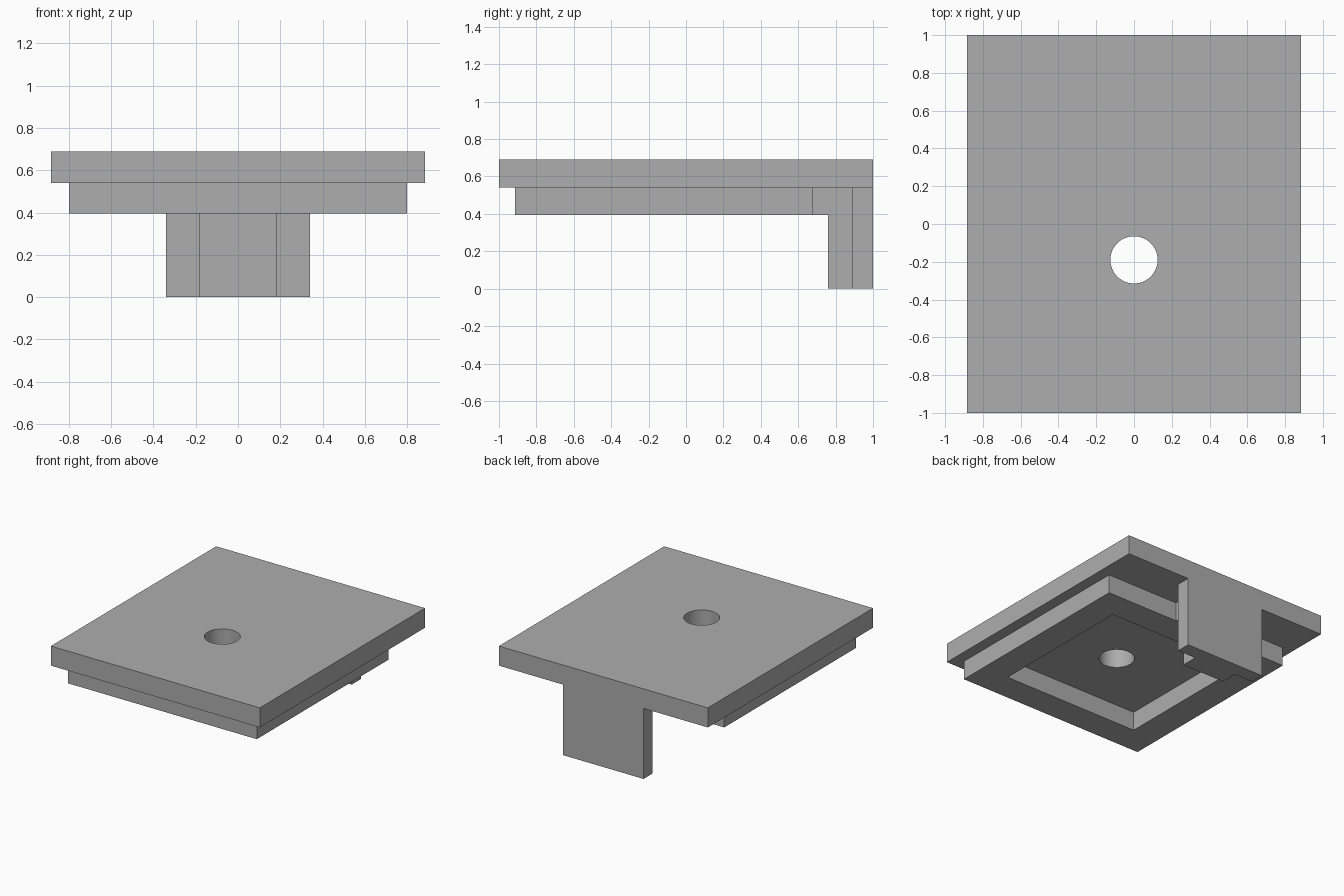
import bpy
import math

if "Cube" in bpy.data.objects:
    bpy.data.objects.remove(bpy.data.objects["Cube"], do_unlink=True)

grey = bpy.data.materials.new("plain grey")
grey.use_nodes = True
colour = (0.42, 0.42, 0.42, 1)
grey.diffuse_color = colour
grey.node_tree.nodes["Principled BSDF"].inputs["Base Color"].default_value = colour

# Shared heights and widths
BASE, RIM_BOTTOM, LIP, TOP = 0, 0.395, 0.54, 0.69
INSIDE = 0.6                  # parts reach into the plate before merging
RIB = 0.183


def finish(name):
    obj = bpy.context.object
    obj.name = obj.data.name = name
    obj.data.materials.append(grey)
    return obj


def box(name, half_width, y0, y1, z0, z1):
    bpy.ops.mesh.primitive_cube_add(size=1, location=(0, (y0 + y1) / 2, (z0 + z1) / 2))
    obj = finish(name)
    obj.scale = (2 * half_width, y1 - y0, z1 - z0)
    bpy.ops.object.transform_apply(location=True, rotation=False, scale=True)
    return obj


def combine(target, other, operation):
    """Merge or cut with another solid, then remove that helper."""
    mod = target.modifiers.new(operation.title(), "BOOLEAN")
    mod.operation, mod.object, mod.solver = operation, other, "EXACT"
    bpy.ops.object.select_all(action="DESELECT")
    bpy.context.view_layer.objects.active = target
    target.select_set(True)
    bpy.ops.object.modifier_apply(modifier=mod.name)
    bpy.data.objects.remove(other, do_unlink=True)


# Rectangular rim with an open pocket underneath
rim = box("rim", 0.8, -0.915, 0.68, RIM_BOTTOM, INSIDE)
combine(rim, box("pocket_cutter", 0.58, -0.695, 0.46, BASE, TOP), "DIFFERENCE")

# Top plate carrying the rim, back tab, stiffening rib and short bridge
cover = box("cover_plate", 0.885, -1, 1, LIP, TOP)
combine(cover, rim, "UNION")
combine(cover, box("back_tab", 0.34, 0.89, 1, BASE, INSIDE), "UNION")
combine(cover, box("tab_rib", RIB, 0.76, 0.95, BASE, INSIDE), "UNION")
combine(cover, box("rib_bridge", RIB, 0.6, 0.8, RIM_BOTTOM, INSIDE), "UNION")

# Round hole through the plate
bpy.ops.mesh.primitive_cylinder_add(vertices=64, radius=0.125, depth=2, location=(0, -0.19, 0.5))
combine(cover, finish("hole_cutter"), "DIFFERENCE")

bpy.ops.object.shade_smooth_by_angle(angle=math.radians(30))
